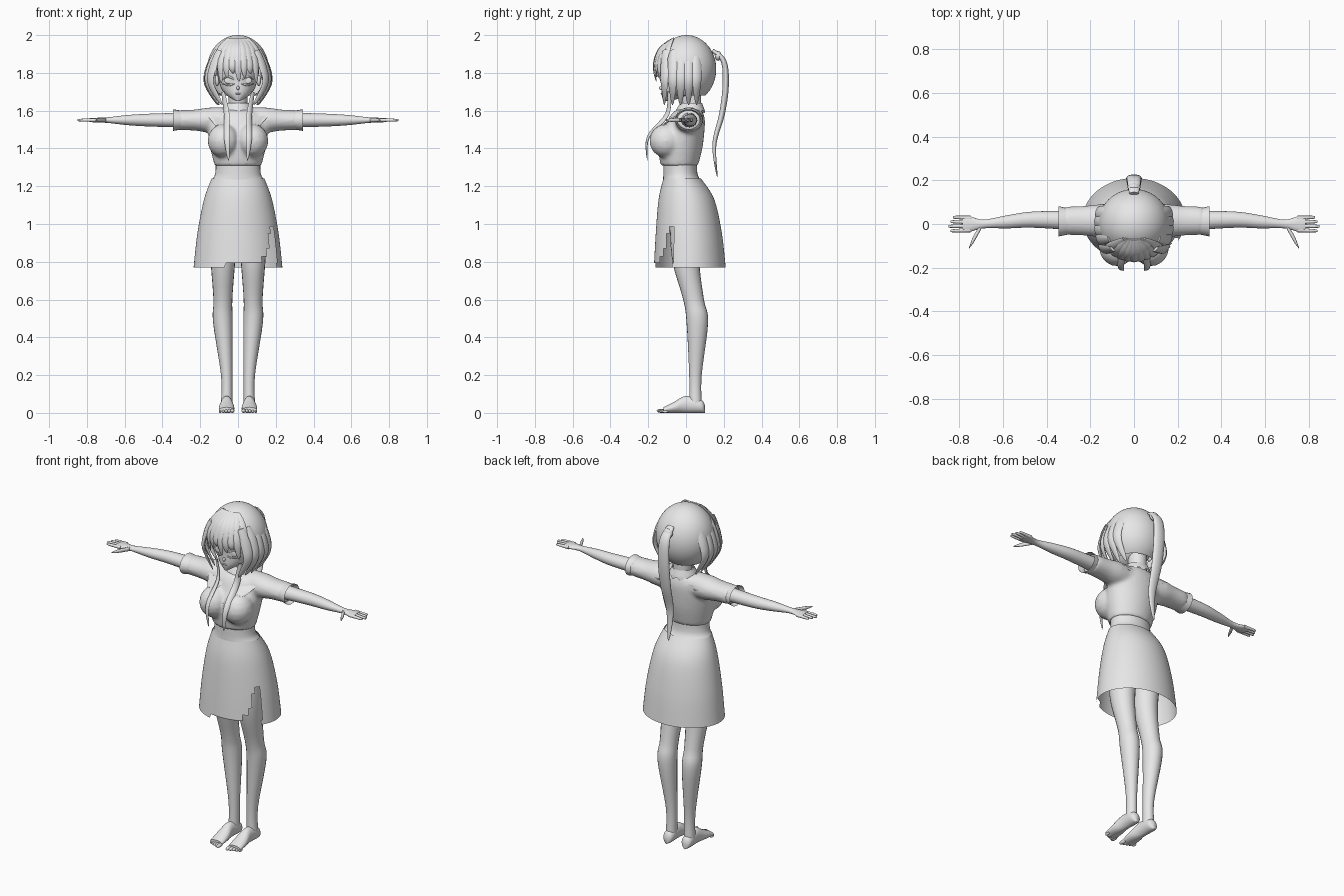
import bpy, bmesh, math
from mathutils import Vector, Matrix

if "Cube" in bpy.data.objects:
    bpy.data.objects.remove(bpy.data.objects["Cube"], do_unlink=True)

SHADE = (.8, .8, .8, 1)
ARM_HEIGHT = 1.55
grey = bpy.data.materials.new("light_grey")
grey.use_nodes = True
grey.diffuse_color = SHADE
grey.node_tree.nodes["Principled BSDF"].inputs["Base Color"].default_value = SHADE


def smooth(keys, steps=5):
    """Resample a list of tuples along a smooth spline through them."""
    padded = [keys[0], *keys, keys[-1]]
    out = []
    for first in range(len(keys) - 1):
        for step in range(steps):
            t = step / steps
            out.append(tuple(b + t / 2 * (c - a + t * (2 * a - 5 * b + 4 * c - d + t * (3 * (b - c) + d - a)))
                             for a, b, c, d in zip(*padded[first:first + 4])))
    return out + [tuple(keys[-1])]


def ellipse(centre, u, v, sides):
    angles = [math.tau * i / sides for i in range(sides)]
    return [centre + u * math.cos(angle) + v * math.sin(angle) for angle in angles]


def skin(bm, rings, caps=True):
    """Join rings of points into a tube."""
    rows = [[bm.verts.new(point) for point in ring] for ring in rings]
    sides = len(rows[0])
    for low, high in zip(rows, rows[1:]):
        for i in range(sides):
            j = (i + 1) % sides
            bm.faces.new((low[i], low[j], high[j], high[i]))
    if caps:
        bm.faces.new(rows[0])
        bm.faces.new(rows[-1])


def limb(bm, axis, keys, sides=20, caps=True):
    """Loft along an axis; keys are (position, centre, centre, radius, radius)."""
    p, q = [other for other in range(3) if other != axis]
    rings = []
    for position, centre_p, centre_q, radius_p, radius_q in smooth(keys):
        centre, u, v = Vector(), Vector(), Vector()
        centre[axis], centre[p], centre[q] = position, centre_p, centre_q
        u[p], v[q] = radius_p, radius_q
        rings.append(ellipse(centre, u, v, sides))
    skin(bm, rings, caps)


def stack(bm, keys, sides=32, caps=True):
    """Upright loft; keys are (height, half width, front, back)."""
    limb(bm, 2, [(z, 0, (front + back) / 2, half, (back - front) / 2)
                 for z, half, front, back in keys], sides, caps)


def strand(bm, path, width, thickness, sides=8):
    """Flattened lock of hair that narrows to a tip, facing away from the middle."""
    points = [Vector(point) for point in smooth(path)]
    last = len(points) - 1
    rings = []
    for i, point in enumerate(points):
        along = points[min(i + 1, last)] - points[max(i - 1, 0)]
        side = along.cross(Vector((point.x, point.y, 0))).normalized()
        out = side.cross(along).normalized()
        taper = math.sin(math.pi * (.15 + .84 * i / last)) ** .7
        rings.append(ellipse(point, side * width * taper, out * thickness * taper, sides))
    skin(bm, rings)


def ball(bm, centre, radii, segments=16):
    matrix = Matrix.Translation(centre) @ Matrix.Diagonal((*radii, 1))
    bmesh.ops.create_uvsphere(bm, u_segments=segments, v_segments=segments // 2, radius=1, matrix=matrix)


def remove_faces(bm, rule):
    doomed = [face for face in bm.faces if rule(face.calc_center_median())]
    bmesh.ops.delete(bm, geom=doomed, context='FACES')


def finish(bm, name, mirror=False):
    bmesh.ops.recalc_face_normals(bm, faces=bm.faces)
    mesh = bpy.data.meshes.new(name)
    bm.to_mesh(mesh)
    bm.free()
    mesh.materials.append(grey)
    mesh.shade_smooth()
    mesh.set_sharp_from_angle(angle=math.radians(60))
    part = bpy.data.objects.new(name, mesh)
    bpy.context.collection.objects.link(part)
    if mirror:
        part.modifiers.new("Mirror", 'MIRROR')
    return part


# Legs, round in section
bm = bmesh.new()
leg = [(1, .08, 0, .08), (.8, .08, 0, .065), (.6, .08, .04, .05), (.48, .08, .06, .052),
       (.2, .06, .05, .03), (.05, .06, .05, .03)]
limb(bm, 2, [(z, x, y, radius, radius * 1.1) for z, x, y, radius in leg])
finish(bm, "legs", mirror=True)

# Feet resting on the ground, with toes
bm = bmesh.new()
foot = [(.1, .01, .02), (.08, .03, .035), (0, .03, .045), (-.06, .04, .03), (-.12, .04, .015)]
limb(bm, 1, [(y, .06, height, half, height) for y, half, height in foot])
for toe in range(5):
    size = .011 - .001 * toe
    ball(bm, (.03 + .016 * toe, .005 * toe - .13, size), (size, size * 2.3, size))
finish(bm, "feet", mirror=True)

# Bare waist and hips
bm = bmesh.new()
stack(bm, [(1, .15, -.1, .12), (1.2, .15, -.12, .09), (1.27, .12, -.12, .06), (1.4, .12, -.12, .06)])
finish(bm, "waist")

# Skirt with uneven hem and ragged slit
bm = bmesh.new()
stack(bm, [(.77, .235, -.17, .21), (.95, .215, -.16, .19), (1.13, .18, -.145, .15), (1.24, .14, -.12, .08)],
      sides=120, caps=False)


def in_slit(point):
    turn = math.degrees(math.atan2(point.y - .02, point.x * .8))
    drop = math.floor((1 - point.z) * 16) * 6
    return point.z < 1 and -38 - drop < turn < -29


remove_faces(bm, in_slit)
for vert in bm.verts:
    if vert.co.z < .775 and vert.co.y < 0 and -.07 < vert.co.x < .15:
        vert.co.z = .8
finish(bm, "skirt")

# Cropped shirt: trunk, bust and sleeves fused into one surface
bm = bmesh.new()
stack(bm, [(1.31, .125, -.135, .065), (1.42, .15, -.145, .09), (1.54, .16, -.1, .1),
           (1.59, .13, -.07, .09), (1.61, .07, -.035, .08)])
for side in (1, -1):
    ball(bm, (.077 * side, -.105, 1.44), (.085, .09, .09))
    sleeve = [(.08, .07, .07), (.16, .075, .066), (.23, .068, .056), (.32, .064, .053)]
    limb(bm, 0, [(x * side, .015, ARM_HEIGHT, depth, height) for x, depth, height in sleeve])
shirt = finish(bm, "shirt")
fuse = shirt.modifiers.new("Fuse", 'REMESH')
fuse.mode = 'VOXEL'
fuse.voxel_size = .01
fuse.use_smooth_shade = True
soften = shirt.modifiers.new("Soften", 'SMOOTH')
soften.iterations = 6

# Open cuffs
bm = bmesh.new()
limb(bm, 0, [(x, .012, ARM_HEIGHT, x / 5, x / 6) for x in (.3, .345)], caps=False)
finish(bm, "cuffs", mirror=True)

# Stepped yoke panels lying on the shirt, front and back
for name, y in (("front_yoke", -.13), ("back_yoke", .15)):
    bm = bmesh.new()
    bmesh.ops.create_grid(bm, x_segments=12, y_segments=9, size=.5)
    upright = Matrix.Rotation(math.pi / 2, 4, 'X') @ Matrix.Diagonal((.11, .08, 1, 1))
    bmesh.ops.transform(bm, verts=bm.verts, matrix=Matrix.Translation((.1, y, 1.56)) @ upright)
    remove_faces(bm, lambda point: point.z < 1.5 + .016 * math.floor(point.x / .037))
    yoke = finish(bm, name, mirror=True)
    lay = yoke.modifiers.new("Lay", 'SHRINKWRAP')
    lay.target = shirt
    lay.wrap_mode = 'ABOVE_SURFACE'
    lay.offset = .003

# Arms and palms
bm = bmesh.new()
arm = [(.25, .015, .045, .04), (.46, .02, .037, .034), (.58, .01, .03, .027), (.69, 0, .02, .015),
       (.76, 0, .038, .012), (.785, 0, .032, .01)]
limb(bm, 0, [(x, y, ARM_HEIGHT, depth, height) for x, y, depth, height in arm])
finish(bm, "arms", mirror=True)

# Fingers fanning out, and thumbs
bm = bmesh.new()
for finger in (-1.5, -.5, .5, 1.5):
    reach = .85 - .01 * abs(finger + .5)
    limb(bm, 0, [(x, finger * x / 40, ARM_HEIGHT, radius, radius)
                 for x, radius in ((.75, .01), (reach - .01, .007), (reach, .002))], sides=10)
limb(bm, 0, [(.7, -.01, ARM_HEIGHT, .014, .012), (.735, -.07, ARM_HEIGHT, .016, .01),
             (.755, -.108, ARM_HEIGHT, .004, .003)], sides=10)
finish(bm, "fingers", mirror=True)

# Neck and frilled collar
bm = bmesh.new()
stack(bm, [(1.57, .06, -.03, .08), (1.62, .05, -.02, .08), (1.72, .05, -.03, .08)])
finish(bm, "neck")
bm = bmesh.new()
stack(bm, [(1.6, .08, -.055, .1), (1.64, .06, -.03, .085)], sides=40, caps=False)
for i, vert in enumerate(bm.verts):
    if vert.co.z < 1.601 and i % 4 < 2:
        vert.co.z -= .012
finish(bm, "collar")

# Head with nose, lips and ears
bm = bmesh.new()
stack(bm, [(1.65, .01, -.12, -.09), (1.69, .07, -.13, .04), (1.75, .1, -.13, .1), (1.85, .11, -.13, .12),
           (1.96, .05, -.05, .06)])
ball(bm, (0, -.13, 1.72), (.008, .012, .012))
ball(bm, (0, -.13, 1.69), (.016, .004, .004))
for side in (1, -1):
    ball(bm, (.11 * side, 0, 1.76), (.012, .02, .03))
finish(bm, "head")

# Eyes and lashes
bm = bmesh.new()
ball(bm, (.05, -.116, 1.76), (.022, .004, .018))
for height, arch in ((1.765, .015), (1.742, -.007)):
    strand(bm, [(.02, -.13, height), (.05, -.12, height + arch), (.085, -.09, height)], .005, .004)
finish(bm, "eyes", mirror=True)

# Hair cap, opened over the face and neck
bm = bmesh.new()
ball(bm, (0, .003, 1.82), (.163, .157, .18), segments=64)
remove_faces(bm, lambda point: point.z < 1.68 or (point.z < 1.83 and point.y < -.055))
finish(bm, "hair_cap")

# Fringe
bm = bmesh.new()
for lock in range(-4, 5):
    x = .031 * lock
    y = 3.2 * x * x - .168
    tip = 1.755 + .022 * (lock % 3) - x * x
    strand(bm, [(x * .35, -.07, 1.98), (x * .75, y * .82, 1.925), (x, y, 1.84), (x + .005, y + .01, tip)],
           .024, .009)
finish(bm, "fringe")

# Side locks of the bob
bm = bmesh.new()
for lock in range(5):
    y = .043 * lock - .115
    x = .15 - 2 * y * y
    strand(bm, [(x * .8, y, 1.92), (x + .01, y, 1.83), (x + .02, y, 1.74), (x - .04, y, 1.63)], .028, .011)
finish(bm, "side_locks", mirror=True)

# Long locks falling over the chest
bm = bmesh.new()
strand(bm, [(.08, -.09, 1.7), (.06, -.1, 1.58), (.06, -.2, 1.46), (.05, -.205, 1.335)], .018, .007)
finish(bm, "chest_locks", mirror=True)

# Ponytail and its tie
bm = bmesh.new()
strand(bm, [(0, .14, 1.92), (0, .2, 1.86), (0, .21, 1.73), (0, .19, 1.58), (0, .15, 1.42), (0, .165, 1.25)],
       .036, .017, sides=14)
finish(bm, "ponytail")
bm = bmesh.new()
ball(bm, (0, .17, 1.89), (.03, .018, .026))
finish(bm, "hair_tie")
